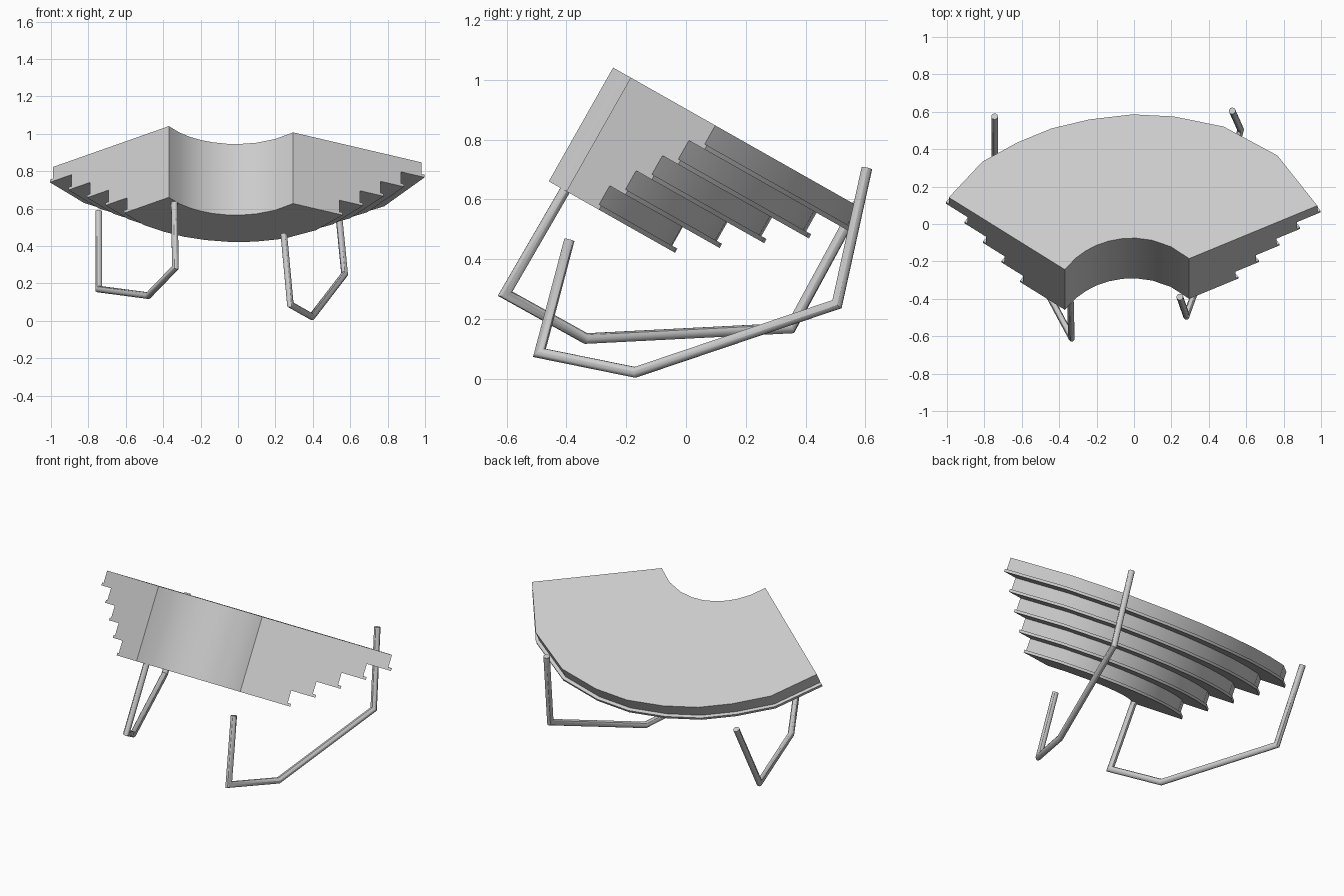
import bpy, bmesh, math
from mathutils import Vector

if "Cube" in bpy.data.objects:
    bpy.data.objects.remove(bpy.data.objects["Cube"])

grey = bpy.data.materials.new("light_grey")
grey.diffuse_color = (0.6, 0.6, 0.6, 1)
grey.use_nodes = True
grey.node_tree.nodes["Principled BSDF"].inputs["Base Color"].default_value = grey.diffuse_color

# Tilted frame shared by the whole staircase
TILT = math.radians(29.5)
E1 = Vector((1, 0, 0))
E2 = Vector((0, math.cos(TILT), -math.sin(TILT)))
UP = Vector((0, math.sin(TILT), math.cos(TILT)))
TOP, RISE, STEPS = 0.786, 0.0874, 5
CENTRE, INNER_R = Vector((-0.01, -0.962)), 0.431


def finish(bm, name):
    bmesh.ops.recalc_face_normals(bm, faces=bm.faces)
    mesh = bpy.data.meshes.new(name)
    bm.to_mesh(mesh)
    bm.free()
    mesh.materials.append(grey)
    obj = bpy.data.objects.new(name, mesh)
    bpy.context.collection.objects.link(obj)
    bpy.ops.object.select_all(action='DESELECT')
    obj.select_set(True)
    bpy.context.view_layer.objects.active = obj
    bpy.ops.object.shade_smooth_by_angle(angle=math.radians(30))
    return obj


def loft(name, rings):
    """Skin a row of equal closed rings and cap both ends."""
    bm = bmesh.new()
    rows = [[bm.verts.new(p) for p in ring] for ring in rings]
    n = len(rows[0])
    for a, b in zip(rows, rows[1:]):
        for i in range(n):
            j = (i + 1) % n
            bm.faces.new((a[i], a[j], b[j], b[i]))
    bm.faces.new(rows[0])
    bm.faces.new(rows[-1])
    return finish(bm, name)


# Stair profile: (fraction from inner to outer edge, height), with thin nosings
LIP, THICK = 0.026, 0.016
profile = [(1.0, TOP), (0.0, TOP), (0.0, TOP - RISE * STEPS)]
for k in range(STEPS):
    f = 0.36 + 0.16 * k
    w = TOP - RISE * (STEPS - k)
    profile += [(f + LIP, w), (f + LIP, w + THICK), (f, w + THICK)]
    if k < STEPS - 1:
        profile.append((f, w + RISE))

# Outer edge seen in plan, dropped on to the tilted plane
plan = [(-0.99, 0.142), (-0.81, 0.334), (-0.623, 0.436), (-0.441, 0.511),
        (-0.238, 0.559), (-0.008, 0.586), (0.211, 0.575), (0.479, 0.521),
        (0.767, 0.366), (0.98, 0.098)]
outer = []
for x, y in plan:
    z = (TOP - y * UP.y) / UP.z
    outer.append(Vector((x, y * E2.y + z * E2.z)))
angles = [math.atan2(p.y - CENTRE.y, p.x - CENTRE.x) for p in outer]
A0, A1 = math.radians(146.6), math.radians(45)
rings = []
for p, a in zip(outer, angles):
    t = (a - angles[0]) / (angles[-1] - angles[0])
    b = A0 + (A1 - A0) * t
    q = CENTRE + INNER_R * Vector((math.cos(b), math.sin(b)))
    ring = []
    for f, w in profile:
        c = q.lerp(p, f) if f <= 1 else p + (p - q) * (f - 1)
        ring.append(E1 * c.x + E2 * c.y + UP * w)
    rings.append(ring)
loft("curved_steps", rings)


# Handrails: round tubes with mitred bends
def tube(name, pts, r=0.018, sides=12):
    pts = [Vector(p) for p in pts]
    dirs = [(b - a).normalized() for a, b in zip(pts, pts[1:])]
    u = dirs[0].orthogonal().normalized()
    v = dirs[0].cross(u)
    ring = [pts[0] + r * (u * math.cos(s) + v * math.sin(s))
            for s in (2 * math.pi * i / sides for i in range(sides))]
    out = [ring]
    for i, d in enumerate(dirs):
        n = (d + dirs[i + 1]).normalized() if i + 1 < len(dirs) else d
        ring = [p + d * ((pts[i + 1] - p).dot(n) / d.dot(n)) for p in ring]
        out.append(ring)
    return loft(name, out)


tube("left_handrail", [(-0.34, -0.405, 0.63), (-0.335, -0.605, 0.285),
                       (-0.48, -0.335, 0.135), (-0.745, 0.35, 0.17),
                       (-0.745, 0.575, 0.585)])
tube("right_handrail", [(0.245, -0.39, 0.465), (0.28, -0.49, 0.087),
                        (0.395, -0.17, 0.022), (0.57, 0.505, 0.25),
                        (0.525, 0.605, 0.705)])
